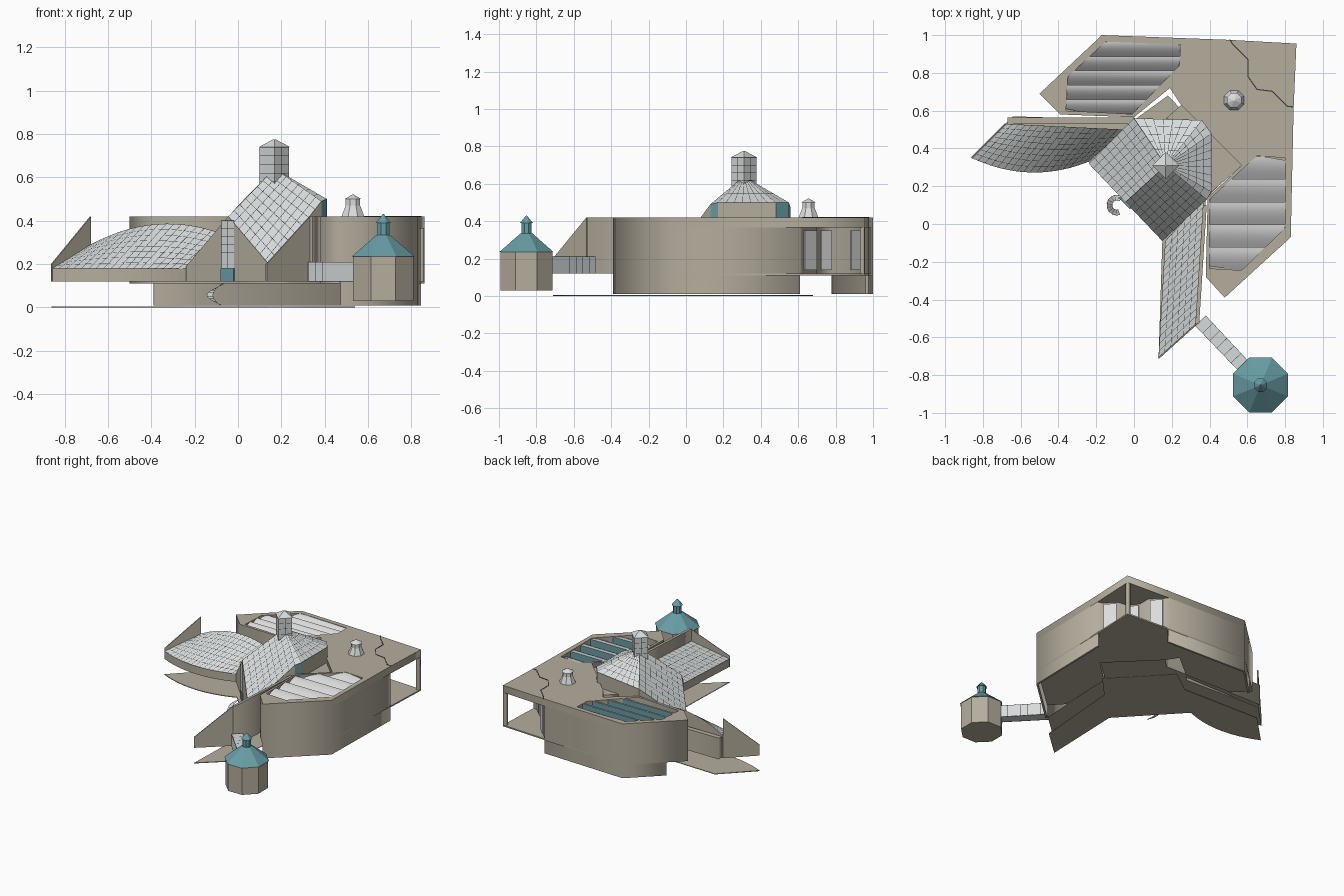
import bpy, bmesh, math
from mathutils import Vector

cube = bpy.data.objects.get("Cube")
if cube:
    bpy.data.objects.remove(cube, do_unlink=True)


def material(name, r, g, b):
    m = bpy.data.materials.new(name)
    m.use_nodes = True
    m.diffuse_color = (r, g, b, 1)
    m.node_tree.nodes["Principled BSDF"].inputs["Base Color"].default_value = (r, g, b, 1)
    return m


TAN = material("tan_plaster", .46, .42, .34)
TILE = material("pale_tile", .68, .71, .71)
LINE = material("dark_joint", .04, .04, .04)
TEAL = material("teal_metal", .14, .34, .38)
WHITE = material("pale_grey", .72, .72, .72)


def finish(name, bm, *mats):
    me = bpy.data.meshes.new(name)
    bm.to_mesh(me)
    bm.free()
    for m in mats:
        me.materials.append(m)
    ob = bpy.data.objects.new(name, me)
    bpy.context.collection.objects.link(ob)
    return ob


def plate(name, loops, z0, z1, mat=TAN):
    """Flat slab from an outline and optional hole outlines."""
    cu = bpy.data.curves.new(name, "CURVE")
    cu.dimensions, cu.fill_mode, cu.extrude = "2D", "BOTH", (z1 - z0) / 2
    for loop in loops:
        sp = cu.splines.new("POLY")
        sp.points.add(len(loop) - 1)
        for p, (x, y) in zip(sp.points, loop):
            p.co = (x, y, 0, 1)
        sp.use_cyclic_u = True
    tmp = bpy.data.objects.new("outline", cu)
    bpy.context.collection.objects.link(tmp)
    deps = bpy.context.evaluated_depsgraph_get()
    me = bpy.data.meshes.new_from_object(tmp.evaluated_get(deps))
    bpy.data.objects.remove(tmp, do_unlink=True)
    me.name = name
    me.materials.clear()
    me.materials.append(mat)
    ob = bpy.data.objects.new(name, me)
    ob.location.z = (z0 + z1) / 2
    bpy.context.collection.objects.link(ob)


def wall(name, path, width, z0, z1, mat=TAN):
    """Wall of even width; the path is its right-hand edge."""
    pts = [Vector(p) for p in path]
    side = []
    for i, p in enumerate(pts):
        d = (pts[min(i + 1, len(pts) - 1)] - pts[max(i - 1, 0)]).normalized()
        side.append(p + Vector((-d.y, d.x)) * width)
    plate(name, [[tuple(p) for p in pts + side[::-1]]], z0, z1, mat)


def bilerp(a, b, c, d):
    a, b, c, d = map(Vector, (a, b, c, d))
    return lambda u, v: a.lerp(b, u).lerp(d.lerp(c, u), v)


def tiles(name, fn, nu, nv, gap=.0016):
    """Tiled surface with dark joints."""
    bm = bmesh.new()
    g = [[bm.verts.new(fn(i / nu, j / nv)) for j in range(nv + 1)] for i in range(nu + 1)]
    for i in range(nu):
        for j in range(nv):
            bm.faces.new((g[i][j], g[i + 1][j], g[i + 1][j + 1], g[i][j + 1]))
    bmesh.ops.remove_doubles(bm, verts=bm.verts, dist=1e-5)
    bm.normal_update()
    if sum(f.normal.z for f in bm.faces) < 0:
        bmesh.ops.reverse_faces(bm, faces=bm.faces)
    rims = bmesh.ops.inset_individual(bm, faces=bm.faces[:], thickness=gap)["faces"]
    for f in rims:
        f.material_index = 1
    return finish(name, bm, TILE, LINE)


def drop(name, loop, z, teal=()):
    """Walls from an edge loop down to a level, with a floor."""
    bm = bmesh.new()
    top = [bm.verts.new(p) for p in loop]
    low = [bm.verts.new((p[0], p[1], z)) for p in loop]
    n = len(loop)
    for i in range(n):
        k = (i + 1) % n
        f = bm.faces.new((top[i], low[i], low[k], top[k]))
        f.material_index = 1 if i in teal else 0
    bm.faces.new(low[::-1])
    bmesh.ops.recalc_face_normals(bm, faces=bm.faces)
    finish(name, bm, TAN, TEAL)


def panel(name, pts, mat=TAN, thick=.008):
    bm = bmesh.new()
    bm.faces.new([bm.verts.new(p) for p in pts])
    mod = finish(name, bm, mat).modifiers.new("thickness", "SOLIDIFY")
    mod.thickness, mod.offset = thick, 0


def upright(name, a, b, z0, z1, mat):
    panel(name, [(*a, z0), (*b, z0), (*b, z1), (*a, z1)], mat)


def frustum(name, n, r1, r2, z0, z1, at, mat, turn=0):
    bm = bmesh.new()
    bmesh.ops.create_cone(bm, cap_ends=True, segments=n, radius1=r1, radius2=r2, depth=z1 - z0)
    ob = finish(name, bm, mat)
    ob.location = (*at, (z0 + z1) / 2)
    ob.rotation_euler.z = turn


# Main building: body, floor and roof
inner = [(.48, -.39), (.38, -.28), (.39, .14), (.57, .31), (.25, .63), (.19, .72),
         (0, .565), (-.39, .58), (-.5, .69), (-.17, 1), (.5, .975)]
zigzag = [(.52, .95), (.6, .87), (.6, .78), (.65, .71), (.73, .7), (.81, .62)]
right = [(.845, .61), (.83, -.07)]
pit_a = [(-.36, .6), (-.01, .582), (.24, .84), (.245, .95), (-.15, .965), (-.35, .78)]
pit_b = [(.4, -.235), (.57, -.245), (.8, -.02), (.8, .35), (.65, .36), (.4, .13)]
full = inner + [(.86, .955)] + right
plate("main_body", [inner + zigzag + right], .12, .365)
plate("main_floor", [full], .11, .12)
plate("main_roof", [full, pit_a, pit_b], .365, .42)
plate("link_roof", [[(.4, .16), (.57, .31), (.25, .63), (.17, .56), (.36, .5)]], .12, .385)
wall("right_base_wall", [(.48, -.39), (.83, -.07), (.845, .61)], .015, .01, .12)
wall("back_base_wall", [(.5, .975), (-.17, 1), (-.39, .79)], .015, .01, .12)
wall("roof_seam", [(.505, .975)] + zigzag + [(.845, .617)], .006, .418, .422, LINE)

# Corner porch
plate("porch_post", [[(.835, .93), (.858, .93), (.86, .955), (.835, .956)]], .12, .37)
for k in (0, 2, 4):
    a, b = Vector(zigzag[k]), Vector(zigzag[k + 1])
    out = Vector((.005, .005))
    upright("porch_window", a.lerp(b, .1) + out, a.lerp(b, .9) + out, .14, .35, WHITE)


# Sawtooth skylights
def span(poly, y):
    xs = []
    for (x0, y0), (x1, y1) in zip(poly, poly[1:] + poly[:1]):
        if y0 != y1 and min(y0, y1) <= y <= max(y0, y1):
            xs.append(x0 + (x1 - x0) * (y - y0) / (y1 - y0))
    return min(xs), max(xs)


def skylight(name, poly, rows=5, steps=6):
    lo = min(p[1] for p in poly) + .002
    pitch = (max(p[1] for p in poly) - .002 - lo) / rows
    bm = bmesh.new()
    for r in range(rows):
        prev = None
        for s in range(steps + 2):
            t = min(s / steps, 1)
            y = lo + pitch * (r + t * .999)
            z = .368 + (.05 * math.sin(t * math.pi / 2) if s <= steps else 0)
            cur = [bm.verts.new((x, y, z)) for x in span(poly, y)]
            if prev:
                f = bm.faces.new((prev[0], prev[1], cur[1], cur[0]))
                f.smooth = s <= steps
                f.material_index = int(s > steps)
            prev = cur if s != steps else [bm.verts.new(v.co) for v in cur]
    finish(name, bm, WHITE, TEAL)


skylight("left_skylight", pit_a)
skylight("right_skylight", pit_b)

# Roof vent
for z0, z1, r1, r2 in ((.42, .47, .057, .036), (.47, .5, .036, .036), (.5, .52, .042, .005)):
    frustum("roof_vent", 8, r1, r2, z0, z1, (.53, .655), WHITE, math.pi / 8)

# Central hall with pyramid roof
peak = (.168, .31, .64)
nw, west, sw = (0, .56, .47), (-.24, .32, .19), (-.045, .115, .42)
south, se, se2 = (.15, -.09, .19), (.385, .13, .49), (.41, .17, .5)
ne2, ne = (.41, .48, .5), (.36, .55, .5)
drop("hall_walls", [nw, west, sw, south, se, se2, ne2, ne], .12, teal=(4, 6))
tiles("hall_roof_left", bilerp(peak, nw, west, sw), 8, 8)
tiles("hall_roof_front", bilerp(peak, sw, south, se), 8, 8)
for a, b, n in ((se, se2, 1), (se2, ne2, 7), (ne2, ne, 2), (ne, nw, 7)):
    tiles("hall_roof_side", bilerp(peak, a, b, peak), 6, n)
tiles("entrance_strip", bilerp((-.078, .14, .18), (-.018, .08, .18), (-.018, .08, .4),
                               (-.078, .14, .4)), 2, 6)
upright("entrance_door", (-.078, .14), (-.018, .08), .12, .18, TEAL)

# Chimney
cx, cy, cr = .168, .31, .068
ring = [(cx - cr, cy), (cx, cy - cr), (cx + cr, cy), (cx, cy + cr)]
for a, b in zip(ring, ring[1:] + ring[:1]):
    tiles("chimney_side", bilerp((*a, .5), (*b, .5), (*b, .74), (*a, .74)), 2, 6)
frustum("chimney_cap", 4, .072, .006, .74, .775, (cx, cy), TILE)


# Wings: ruled tiled roofs over low walls
def wing(name, front, back, nu, nv):
    tiles(name + "_roof", lambda u, v: front(u).lerp(back(u), v), nu, nv)
    us = [i / nu for i in range(nu + 1)]
    drop(name + "_walls", [front(u) for u in us] + [back(u) for u in reversed(us)], .12)


def left_front(u):
    return Vector((-.86 + .62 * u, .283 + .067 * (1 - 2 * u) ** 2 - .02 * u, .18))


def left_back(u):
    return Vector((-.68 + .63 * u, .53 - .03 * u, .29 + .04 * u + .3 * u * (1 - u)))


def front_low(u):
    return Vector((.13 + .035 * u, -.71 + .62 * u, .18))


def front_high(u):
    return Vector((.325 + .045 * u, -.53 + .66 * u, .33))


wing("left_wing", left_front, left_back, 18, 8)
wing("front_wing", front_low, front_high, 16, 6)
wall("left_wing_back_wall", [(-.67, .53), (0, .53)], .035, .12, .28)
wall("front_wing_parapet", [(.345, -.53), (.385, .1)], .02, .12, .42)
for name, a, b in (("left_gable", (-.86, .35), (-.68, .53)), ("front_gable", (.13, -.71), (.33, -.53))):
    panel(name, [(*a, .12), (*b, .12), (*b, .42), (*a, .2)])

# Ground sheet
rim = [tuple(left_front(i / 12).xy) for i in range(13)]
plate("ground_sheet", [rim + [(.15, -.09), (.13, -.71), (.33, -.53), (.38, .13), (.54, .3),
                              (.18, .68), (0, .55), (-.64, .57)]], 0, .005)

# Curved entrance stair
tiles("entrance_stair", lambda u, v: Vector((
    -.09 + (.025 + .03 * v) * math.cos(1 + 4 * u), .1 + (.025 + .03 * v) * math.sin(1 + 4 * u),
    .11 - .1 * u)), 10, 1)

# Side tower with bridge
at = (.67, -.853)
frustum("tower_body", 8, .15, .15, .03, .235, at, TAN, math.pi / 8)
frustum("tower_roof", 8, .157, .034, .235, .335, at, TEAL, math.pi / 8)
frustum("tower_spire", 8, .03, .03, .33, .39, at, TEAL, math.pi / 8)
frustum("tower_spire_cap", 8, .038, .003, .39, .43, at, TEAL, math.pi / 8)
e = [(.325, -.54), (.55, -.775), (.605, -.725), (.38, -.485)]
plate("bridge_body", [e], .12, .208, TILE)
tiles("bridge_top", bilerp(*[(*p, .21) for p in e]), 6, 1)
for a, b in ((e[0], e[1]), (e[2], e[3])):
    out = Vector((a[0] - b[0], a[1] - b[1])).orthogonal().normalized() * .002
    a, b = Vector(a) + out, Vector(b) + out
    tiles("bridge_side", bilerp((*a, .12), (*b, .12), (*b, .21), (*a, .21)), 7, 1)
